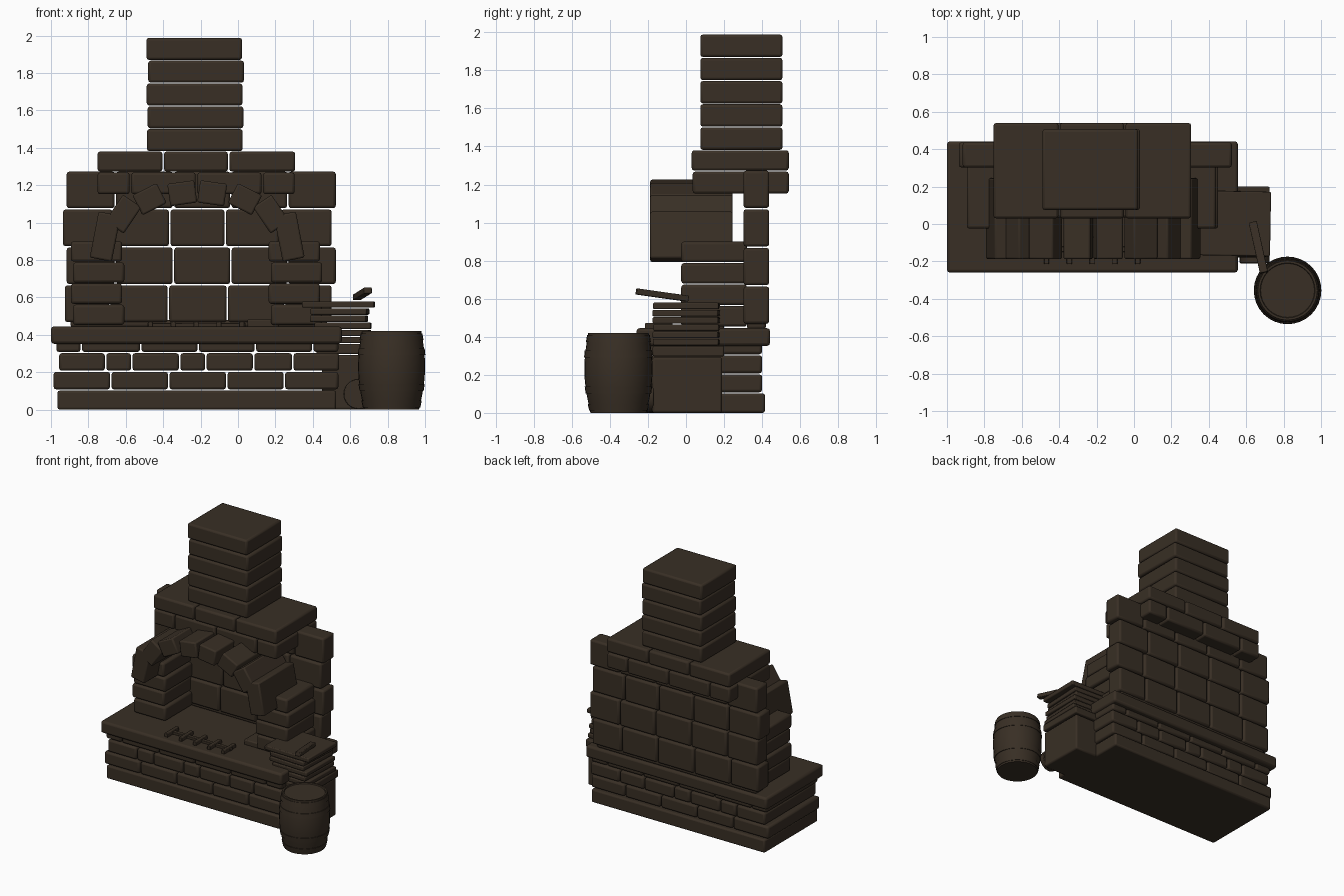
import bpy, bmesh, math, random
from mathutils import Matrix, Vector

random.seed(4)
cube = bpy.data.objects.get("Cube")
if cube:
    bpy.data.objects.remove(cube, do_unlink=True)

brown = bpy.data.materials.new("dark_brown")
brown.use_nodes = True
COLOR = (0.04, 0.028, 0.018, 1)
brown.diffuse_color = COLOR
brown.node_tree.nodes["Principled BSDF"].inputs["Base Color"].default_value = COLOR


def finish(name, bm, bevel=0.0, angle=35):
    """Turn a bmesh into a named, shaded object with optional rounded edges."""
    mesh = bpy.data.meshes.new(name)
    bmesh.ops.recalc_face_normals(bm, faces=bm.faces[:])
    bm.to_mesh(mesh)
    bm.free()
    mesh.materials.append(brown)
    ob = bpy.data.objects.new(name, mesh)
    bpy.context.collection.objects.link(ob)
    if bevel:
        mod = ob.modifiers.new("rounded_edges", 'BEVEL')
        mod.width, mod.segments, mod.limit_method = bevel, 2, 'ANGLE'
    bpy.ops.object.select_all(action='DESELECT')
    ob.select_set(True)
    bpy.context.view_layer.objects.active = ob
    bpy.ops.object.shade_smooth_by_angle(angle=math.radians(angle))
    return ob


def add_box(bm, x, y, z, rot=None):
    """Add a box from (low, high) ranges, optionally rotated about its centre."""
    centre = Vector([(a + b) / 2 for a, b in (x, y, z)])
    size = [b - a for a, b in (x, y, z)]
    m = Matrix.Translation(centre) @ (rot or Matrix()) @ Matrix.Diagonal((*size, 1))
    bmesh.ops.create_cube(bm, size=1, matrix=m)


def box(name, x, y, z, bevel=0.012, rot=None):
    bm = bmesh.new()
    add_box(bm, x, y, z, rot)
    return finish(name, bm, bevel)


def course(name, cuts, y, z, gap=0.008, bevel=0.014):
    """One row of bricks, split at the given x positions."""
    bm = bmesh.new()
    for a, b in zip(cuts, cuts[1:]):
        add_box(bm, (a + gap / 2, b - gap / 2), y, z)
    return finish(name, bm, bevel)


# Hearth base: plinth, three brick courses and the slab
box("plinth", (-0.965, 0.525), (-0.24, 0.415), (0, 0.102))
base_rows = [
    [-0.99, -0.68, -0.37, -0.06, 0.248, 0.54],
    [-0.96, -0.708, -0.568, -0.312, -0.172, 0.083, 0.293, 0.545],
    [-0.975, -0.838, -0.52, -0.213, 0.093, 0.4, 0.54],
]
for i, cuts in enumerate(base_rows):
    z = 0.108 + i * 0.1
    course(f"base_course_{i + 1}", cuts, (-0.235, 0.4), (z, z + 0.094))
box("hearth_slab", (-1, 0.555), (-0.26, 0.442), (0.352, 0.445), 0.016)

# Back wall
course("wall_footing", [-0.9, 0.48], (0.32, 0.42), (0.44, 0.48))
wall_rows = [
    [-0.93, -0.685, -0.372, -0.057, 0.25, 0.505],
    [-0.92, -0.655, -0.345, -0.038, 0.267, 0.527],
    [-0.94, -0.667, -0.365, -0.068, 0.225, 0.505],
    [-0.92, -0.655, -0.345, -0.038, 0.267, 0.527],
]
for i, cuts in enumerate(wall_rows):
    z = 0.468 + i * 0.203
    course(f"wall_course_{i + 1}", cuts, (0.302, 0.437), (z, z + 0.196))

# Two side piers
for side, x0 in (("right", -0.888), ("left", 0.17)):
    for i in range(4):
        z = 0.453 + i * 0.113
        shift = 0.006 * (-1) ** i
        box(f"{side}_pier_block_{i + 1}", (x0 + shift, x0 + 0.274 + shift),
            (-0.025, 0.32), (z, z + 0.108), 0.014)

# Arch: mirrored stones given as offset, height, length, tilt
arch = bmesh.new()
for dx, z, length, tilt in ((0.08, 1.157, 0.145, 8), (0.255, 1.125, 0.145, 27),
                            (0.395, 1.045, 0.17, 56), (0.492, 0.925, 0.25, 79)):
    for s in (-1, 1):
        x = -0.218 + s * dx
        add_box(arch, (x - length / 2, x + length / 2), (-0.188, 0.245),
                (z - 0.06, z + 0.06), Matrix.Rotation(math.radians(s * tilt), 4, 'Y'))
finish("arch_stones", arch, 0.01)

# Mantel courses and chimney
course("mantel_lower", [-0.755, -0.575, -0.222, 0.13, 0.307], (0.035, 0.54), (1.152, 1.268))
course("mantel_upper", [-0.755, -0.4, -0.05, 0.31], (0.03, 0.54), (1.273, 1.38))
for i, shift in enumerate((-0.002, 0.002, -0.003, 0.005, -0.005)):
    z = 1.382 + i * 0.122
    box(f"chimney_block_{i + 1}", (-0.485 + shift, 0.027 + shift),
        (0.075, 0.507), (z, z + 0.118), 0.014)

# Fire grate on the slab
grate = bmesh.new()
for i in range(5):
    x = -0.468 + i * 0.122
    add_box(grate, (x - 0.014, x + 0.014), (-0.215, -0.07), (0.443, 0.472))
add_box(grate, (-0.485, 0.04), (-0.15, -0.12), (0.443, 0.464))
finish("fire_grate", grate, 0.004)
box("hearth_plate", (0.05, 0.22), (0, 0.2), (0.44, 0.483), 0.008)

# Side box with a rounded panel on its front
box("side_box", (0.45, 0.712), (-0.178, 0.19), (0, 0.292), 0.012)
bm = bmesh.new()
bmesh.ops.create_cone(bm, cap_ends=True, segments=24, radius1=0.08, radius2=0.08, depth=0.04,
                      matrix=Matrix.Translation((0.645, -0.19, 0.083)) @ Matrix.Rotation(math.pi / 2, 4, 'X'))
finish("rounded_panel", bm, 0.005)

# Stack of boards, each turned a little
box("stack_bottom_board", (0.42, 0.725), (-0.175, 0.2), (0.297, 0.352), 0.008)
for i, x1 in enumerate((0.72, 0.705, 0.712, 0.69, 0.695, 0.73)):
    z = 0.355 + i * 0.038
    turn = Matrix.Rotation(math.radians(random.uniform(-3, 2)), 4, 'Z')
    x0 = 0.345 if i == 5 else x1 - 0.3
    box(f"stack_board_{i + 1}", (x0, x1), (-0.17, 0.175), (z, z + 0.034), 0.007, turn)

# Loose stick resting on the stack
start, end = Vector((0.635, 0.01, 0.6)), Vector((0.695, -0.26, 0.638))
middle, along = (start + end) / 2, end - start
turn = along.to_track_quat('Y', 'Z').to_matrix().to_4x4()
box("loose_stick", (middle.x - 0.022, middle.x + 0.022),
    (middle.y - along.length / 2, middle.y + along.length / 2),
    (middle.z - 0.016, middle.z + 0.016), 0.005, turn)


def lathe(name, profile, x, y, steps=32):
    """Spin a (radius, height) profile about a vertical axis."""
    bm = bmesh.new()
    verts = [bm.verts.new((r, 0, z)) for r, z in profile]
    edges = [bm.edges.new(pair) for pair in zip(verts, verts[1:])]
    bmesh.ops.spin(bm, geom=verts + edges, axis=(0, 0, 1), cent=(0, 0, 0),
                   angle=math.tau, steps=steps, use_duplicate=False)
    bmesh.ops.remove_doubles(bm, verts=bm.verts[:], dist=0.0001)
    bmesh.ops.translate(bm, verts=bm.verts[:], vec=(x, y, 0))
    return finish(name, bm)


# Barrel with hoops
def bulge(z):
    return 0.147 + 0.026 * math.sin(math.pi * min(1, z / 0.42)) + 0.012 * z / 0.42


BX, BY = 0.821, -0.355
body = [(bulge(z), z) for z in (0.42 * i / 10 for i in range(11))]
lathe("barrel", [(0, 0)] + body + [(0.147, 0.42), (0.144, 0.412), (0, 0.412)], BX, BY)
for i, z in enumerate((0.03, 0.12, 0.31, 0.39)):
    lo, hi = z - 0.018, z + 0.018
    lathe(f"barrel_hoop_{i + 1}", [(bulge(lo) - 0.01, lo), (bulge(lo) + 0.004, lo),
          (bulge(hi) + 0.004, hi), (bulge(hi) - 0.01, hi)], BX, BY)
